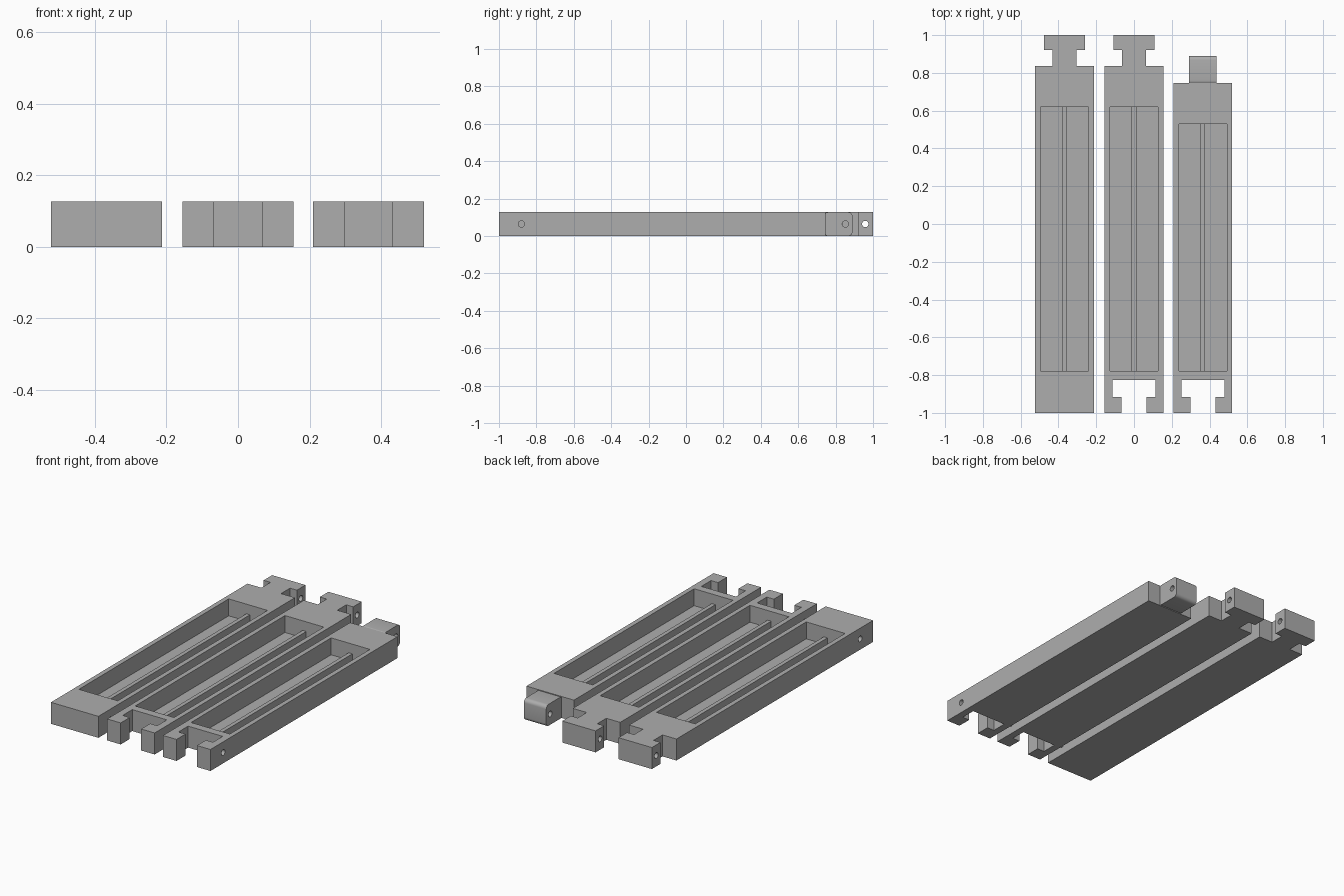
import bpy, bmesh, math
from mathutils import Matrix

if "Cube" in bpy.data.objects:
    bpy.data.objects.remove(bpy.data.objects["Cube"])

H = 0.127          # bar height
HALF = 0.155       # bar half width
FLOOR = 0.027      # pocket floor height
HOLE_Z, HOLE_R = 0.064, 0.017

grey = bpy.data.materials.new("plain grey")
grey.diffuse_color = (0.42, 0.42, 0.42, 1)
grey.use_nodes = True
grey.node_tree.nodes["Principled BSDF"].inputs["Base Color"].default_value = grey.diffuse_color


def finish(bm, name):
    bmesh.ops.recalc_face_normals(bm, faces=bm.faces)
    me = bpy.data.meshes.new(name)
    bm.to_mesh(me)
    bm.free()
    me.materials.append(grey)
    ob = bpy.data.objects.new(name, me)
    bpy.context.collection.objects.link(ob)
    return ob


def box(name, x0, x1, y0, y1, z0, z1, bevel=0):
    bm = bmesh.new()
    bmesh.ops.create_cube(bm, size=1, matrix=Matrix.LocRotScale(
        ((x0 + x1) / 2, (y0 + y1) / 2, (z0 + z1) / 2), None, (x1 - x0, y1 - y0, z1 - z0)))
    if bevel:  # round only the edges that run along x
        edges = [e for e in bm.edges if abs(e.verts[0].co.x - e.verts[1].co.x) > 1e-4]
        bmesh.ops.bevel(bm, geom=edges, offset=bevel, segments=6, profile=0.5, affect='EDGES')
    return finish(bm, name)


def prism(name, cx, half_outline):
    """Extrude an outline mirrored about x = cx to the bar height."""
    pts = half_outline + [(-x, y) for x, y in reversed(half_outline) if x > 0]
    bm = bmesh.new()
    face = bm.faces.new([bm.verts.new((cx + x, y, 0)) for x, y in pts])
    ext = bmesh.ops.extrude_face_region(bm, geom=[face])
    bmesh.ops.translate(bm, vec=(0, 0, H),
                        verts=[v for v in ext["geom"] if isinstance(v, bmesh.types.BMVert)])
    return finish(bm, name)


def pin(x0, x1, y):
    bm = bmesh.new()
    bmesh.ops.create_cone(bm, cap_ends=True, segments=24, radius1=HOLE_R, radius2=HOLE_R,
                          depth=x1 - x0, matrix=Matrix.Translation(((x0 + x1) / 2, y, HOLE_Z))
                          @ Matrix.Rotation(math.pi / 2, 4, 'Y'))
    return finish(bm, "pin_cutter")


def cut(ob, cutter):
    mod = ob.modifiers.new("cut", 'BOOLEAN')
    mod.operation, mod.solver, mod.object = 'DIFFERENCE', 'EXACT', cutter
    bpy.context.view_layer.objects.active = ob
    bpy.ops.object.modifier_apply(modifier=mod.name)
    bpy.data.objects.remove(cutter)


def smooth(ob):
    bpy.ops.object.select_all(action='DESELECT')
    ob.select_set(True)
    bpy.context.view_layer.objects.active = ob
    bpy.ops.object.shade_smooth_by_angle(angle=math.radians(30))


def bar(name, cx, slot, head, back, pocket_back):
    # Front end: plain, or with a T-shaped slot
    if slot:
        outline = [(0, -0.826), (0.113, -0.826), (0.113, -0.916), (0.067, -0.916),
                   (0.067, -1), (HALF, -1)]
    else:
        outline = [(0, -1), (HALF, -1)]
    outline.append((HALF, back))
    # Back end: T-shaped head, or plain
    if head:
        outline += [(0.064, back), (0.064, 0.92), (0.109, 0.92), (0.109, 1)]
    outline.append((0, 1 if head else back))
    body = prism(name, cx, outline)

    # Long pocket with a low rib along its middle
    cut(body, box("pocket_cutter", cx - 0.127, cx + 0.127, -0.779, pocket_back, FLOOR, H + 0.1))
    box(name + "_rib", cx - 0.012, cx + 0.012, -0.781, pocket_back + 0.002, FLOOR - 0.002, 0.07)

    # Pin holes in the two front side walls and through the head
    for s in (-1, 1):
        a, b = sorted((cx + s * 0.113, cx + s * 0.2))
        cut(body, pin(a - (0.01 if slot else 0), b + (0.01 if slot else 0), -0.88))
    if head:
        cut(body, pin(cx - 0.2, cx + 0.2, 0.958))
    smooth(body)


bar("left_bar", -0.368, False, True, 0.836, 0.62)
bar("middle_bar", 0.0, True, True, 0.836, 0.62)
bar("right_bar", 0.365, True, False, 0.747, 0.53)

# Rounded hinge tab on the back of the right bar
tab = box("hinge_tab", 0.291, 0.437, 0.738, 0.89, 0, H, bevel=0.022)
cut(tab, pin(0.2, 0.55, 0.852))
smooth(tab)
